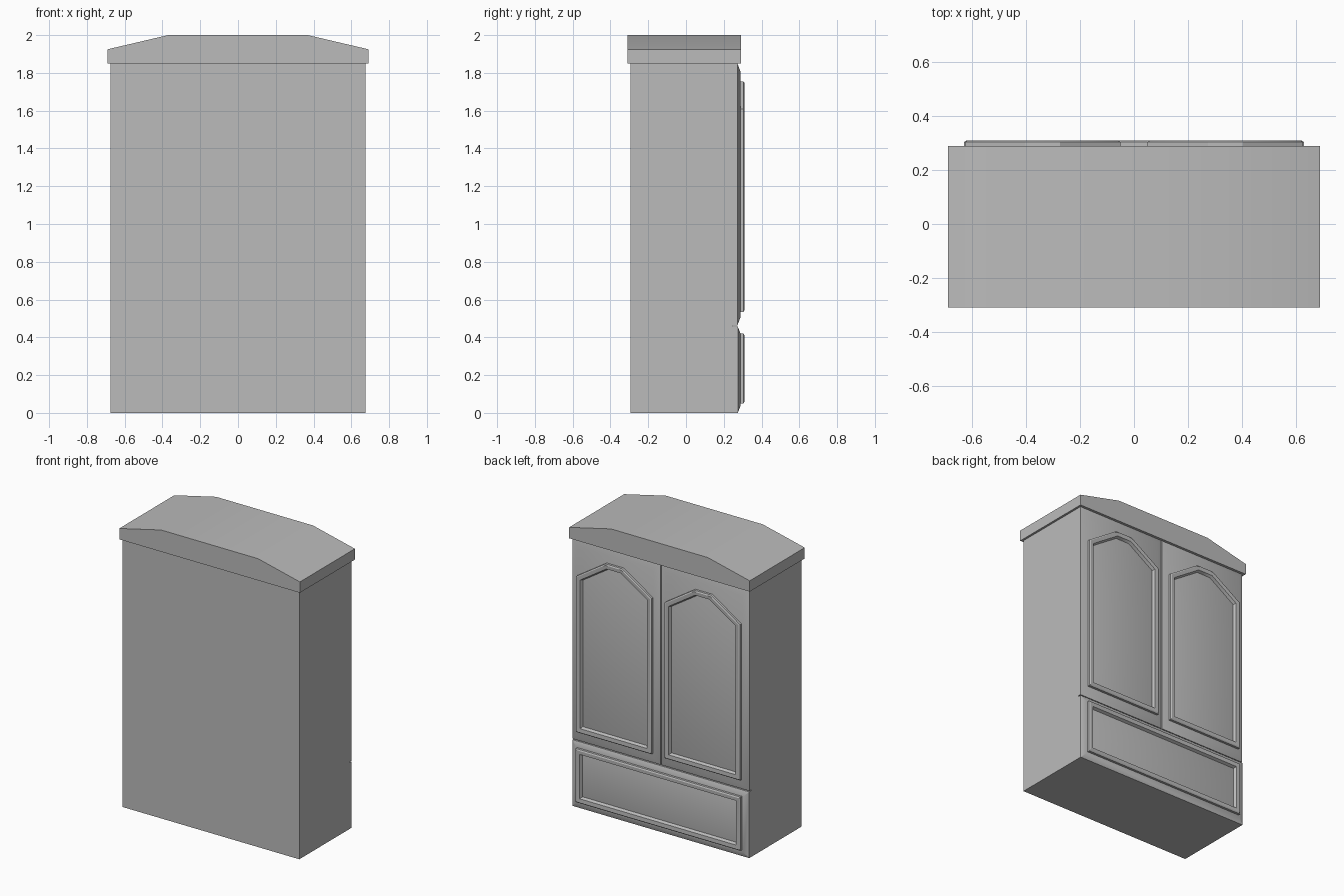
import bpy, bmesh, math
from mathutils import Vector

cube = bpy.data.objects.get("Cube")
if cube:
    bpy.data.objects.remove(cube)

grey = bpy.data.materials.new("plain_grey")
grey.use_nodes = True
colour = (0.5, 0.5, 0.5, 1)
grey.diffuse_color = colour
grey.node_tree.nodes["Principled BSDF"].inputs["Base Color"].default_value = colour


def inset(points, d):
    """Move every edge of a counter-clockwise convex outline inward by d."""
    pts = [Vector(p) for p in points]
    out = []
    for i, p in enumerate(pts):
        a = (p - pts[i - 1]).normalized()
        b = (pts[(i + 1) % len(pts)] - p).normalized()
        na, nb = Vector((-a.y, a.x)), Vector((-b.y, b.x))
        out.append(p + (na + nb) * (d / (1 + na.dot(nb))))
    return out


def loft(name, outline, levels, ring=False):
    """Skin (inset, y) levels of an x-z outline; close as a solid or a ring."""
    bm = bmesh.new()
    loops = [[bm.verts.new((p.x, y, p.y)) for p in inset(outline, d)]
             for d, y in levels]
    pairs = list(zip(loops, loops[1:]))
    if ring:
        pairs.append((loops[-1], loops[0]))
    else:
        bm.faces.new(loops[0])
        bm.faces.new(loops[-1])
    n = len(outline)
    for lo, hi in pairs:
        for i in range(n):
            j = (i + 1) % n
            bm.faces.new((lo[i], lo[j], hi[j], hi[i]))
    bmesh.ops.recalc_face_normals(bm, faces=bm.faces)
    mesh = bpy.data.meshes.new(name)
    bm.to_mesh(mesh)
    bm.free()
    mesh.materials.append(grey)
    obj = bpy.data.objects.new(name, mesh)
    bpy.context.collection.objects.link(obj)
    bpy.ops.object.select_all(action='DESELECT')
    obj.select_set(True)
    bpy.context.view_layer.objects.active = obj
    bpy.ops.object.shade_smooth_by_angle(angle=math.radians(30))
    return obj


def rect(x0, x1, z0, z1):
    return [(x0, z0), (x1, z0), (x1, z1), (x0, z1)]


HALF, TOP, SPLIT = 0.675, 1.85, 0.46
BACK, FACE = 0.25, 0.288
MOULDING = [(0, 0.28), (0, 0.304), (0.008, 0.309), (0.032, 0.307), (0.045, 0.28)]

# Carcass and arched crown
loft("carcass", rect(-HALF, HALF, 0, TOP), [(0, -0.295), (0, BACK)])
crown = [(-0.69, TOP), (0.69, TOP), (0.69, 1.925), (0.37, 2.0),
         (-0.37, 2.0), (-0.69, 1.925)]
loft("crown", crown, [(0, -0.31), (0, 0.29)])

# Drawer with raised moulding
loft("drawer", rect(-HALF, HALF, 0, SPLIT - 0.003),
     [(0, BACK), (0, 0.274), (0.035, FACE)])
loft("drawer_moulding", rect(-0.63, 0.63, 0.05, 0.42), MOULDING, ring=True)

# Pair of doors with arched mouldings
for side, s in (("left", 1), ("right", -1)):
    x0, x1 = sorted((s * 0.004, s * HALF))
    loft(side + "_door", rect(x0, x1, SPLIT + 0.003, TOP),
         [(0, BACK), (0, 0.272), (0.042, FACE)])
    x0, x1 = sorted((s * 0.05, s * 0.627))
    mid = (x0 + x1) / 2
    arch = [(x0, 0.535), (x1, 0.535), (x1, 1.61), (mid + 0.065, 1.755),
            (mid - 0.065, 1.755), (x0, 1.61)]
    loft(side + "_door_moulding", arch, MOULDING, ring=True)
